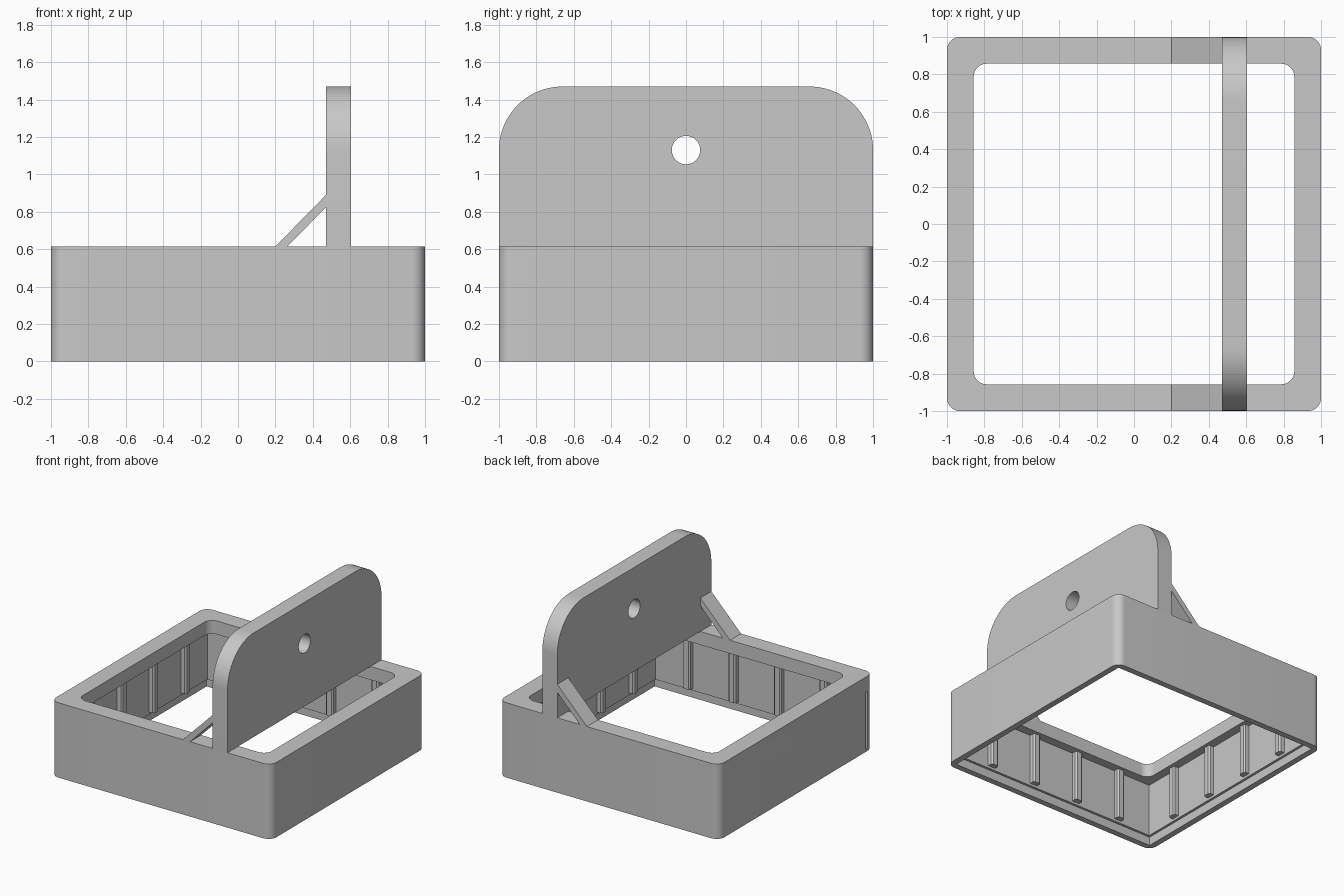
import bpy, bmesh
from math import sin, cos, pi, radians
from mathutils import Matrix, Vector

cube = bpy.data.objects.get("Cube")
if cube:
    bpy.data.objects.remove(cube, do_unlink=True)

grey = bpy.data.materials.new("plain grey")
grey.use_nodes = True
color = (0.58, 0.58, 0.58, 1)
grey.diffuse_color = color
grey.node_tree.nodes["Principled BSDF"].inputs["Base Color"].default_value = color


def arc(cx, cy, r, start, end, steps=12):
    """Points along a circular arc, angles in degrees."""
    angles = [radians(start + (end - start) * i / steps) for i in range(steps + 1)]
    return [(cx + r * cos(a), cy + r * sin(a)) for a in angles]


def rounded_square(half, r):
    c = half - r
    return (arc(c, c, r, 0, 90) + arc(-c, c, r, 90, 180)
            + arc(-c, -c, r, 180, 270) + arc(c, -c, r, 270, 360))


def rectangle(x0, x1, y0, y1):
    return [(x0, y0), (x1, y0), (x1, y1), (x0, y1)]


def prism(name, outline, low, high, place):
    """Extrude a 2D outline; place maps (u, v, depth) to a position."""
    bm = bmesh.new()
    face = bm.faces.new([bm.verts.new(place(u, v, low)) for u, v in outline])
    shift = Vector(place(0, 0, high)) - Vector(place(0, 0, low))
    top = bmesh.ops.extrude_face_region(bm, geom=[face])["geom"]
    verts = [g for g in top if isinstance(g, bmesh.types.BMVert)]
    bmesh.ops.translate(bm, verts=verts, vec=shift)
    bmesh.ops.recalc_face_normals(bm, faces=bm.faces)
    mesh = bpy.data.meshes.new(name)
    bm.to_mesh(mesh)
    bm.free()
    mesh.materials.append(grey)
    obj = bpy.data.objects.new(name, mesh)
    bpy.context.collection.objects.link(obj)
    return obj


def along_z(u, v, d): return (u, v, d)
def along_x(u, v, d): return (d, u, v)
def along_y(u, v, d): return (u, d, v)


def activate(obj):
    bpy.ops.object.select_all(action="DESELECT")
    obj.select_set(True)
    bpy.context.view_layer.objects.active = obj


def cut(obj, cutter):
    activate(obj)
    mod = obj.modifiers.new("cut", "BOOLEAN")
    mod.operation, mod.solver, mod.object = "DIFFERENCE", "EXACT", cutter
    bpy.ops.object.modifier_apply(modifier=mod.name)
    bpy.data.objects.remove(cutter, do_unlink=True)


def smooth(obj):
    activate(obj)
    bpy.ops.object.shade_smooth_by_angle(angle=radians(30))


RIM = 0.615      # top of the frame
LEDGE = 0.505    # underside of the top flange
WALL = 0.93      # inner face of the side walls
LIP = 0.95       # inner face of the bottom recess
STEP = 0.07      # height of the bottom recess

# Open frame: rounded body, top opening, cavity and wider bottom recess
frame = prism("frame", rounded_square(1, 0.07), 0, RIM, along_z)
cut(frame, prism("opening_cutter", rounded_square(0.857, 0.07), 0.3, 0.8, along_z))
cut(frame, prism("cavity_cutter", rectangle(-WALL, WALL, -WALL, WALL), -0.1, LEDGE, along_z))
cut(frame, prism("recess_cutter", rectangle(-LIP, LIP, -LIP, LIP), -0.2, STEP, along_z))

# Narrow upright groove beside one corner
cut(frame, prism("groove_cutter", rectangle(-1.1, -0.975, -0.93, -0.9), 0.02, 0.49, along_z))
smooth(frame)

# Vertical ribs inside each wall
ROOT, TIP = WALL + 0.01, WALL - 0.045
for side in range(4):
    for i, t in enumerate((-0.62, -0.207, 0.207, 0.62)):
        outline = [(ROOT, t - 0.033), (ROOT, t + 0.033),
                   (TIP + 0.012, t + 0.033), (TIP, t + 0.021),
                   (TIP, t - 0.021), (TIP + 0.012, t - 0.033)]
        rib = prism(f"rib_{side + 1}_{i + 1}", outline, STEP + 0.02, LEDGE, along_z)
        rib.data.transform(Matrix.Rotation(side * pi / 2, 4, "Z"))

# Upright plate with rounded upper corners and a round hole
TOP, R = 1.47, 0.34
profile = ([(-1, RIM), (1, RIM)] + arc(1 - R, TOP - R, R, 0, 90, 20)
           + arc(R - 1, TOP - R, R, 90, 180, 20))
plate = prism("upright_plate", profile, 0.47, 0.605, along_x)
cut(plate, prism("hole_cutter", arc(0, 1.13, 0.076, 0, 348.75, 31), 0.3, 0.8, along_x))
smooth(plate)

# Diagonal braces at both ends of the plate
brace = [(0.2, RIM), (0.265, RIM), (0.47, 0.825), (0.47, 0.89)]
for name, y in (("front_brace", -1), ("back_brace", 0.857)):
    prism(name, brace, y, y + 0.143, along_y)
